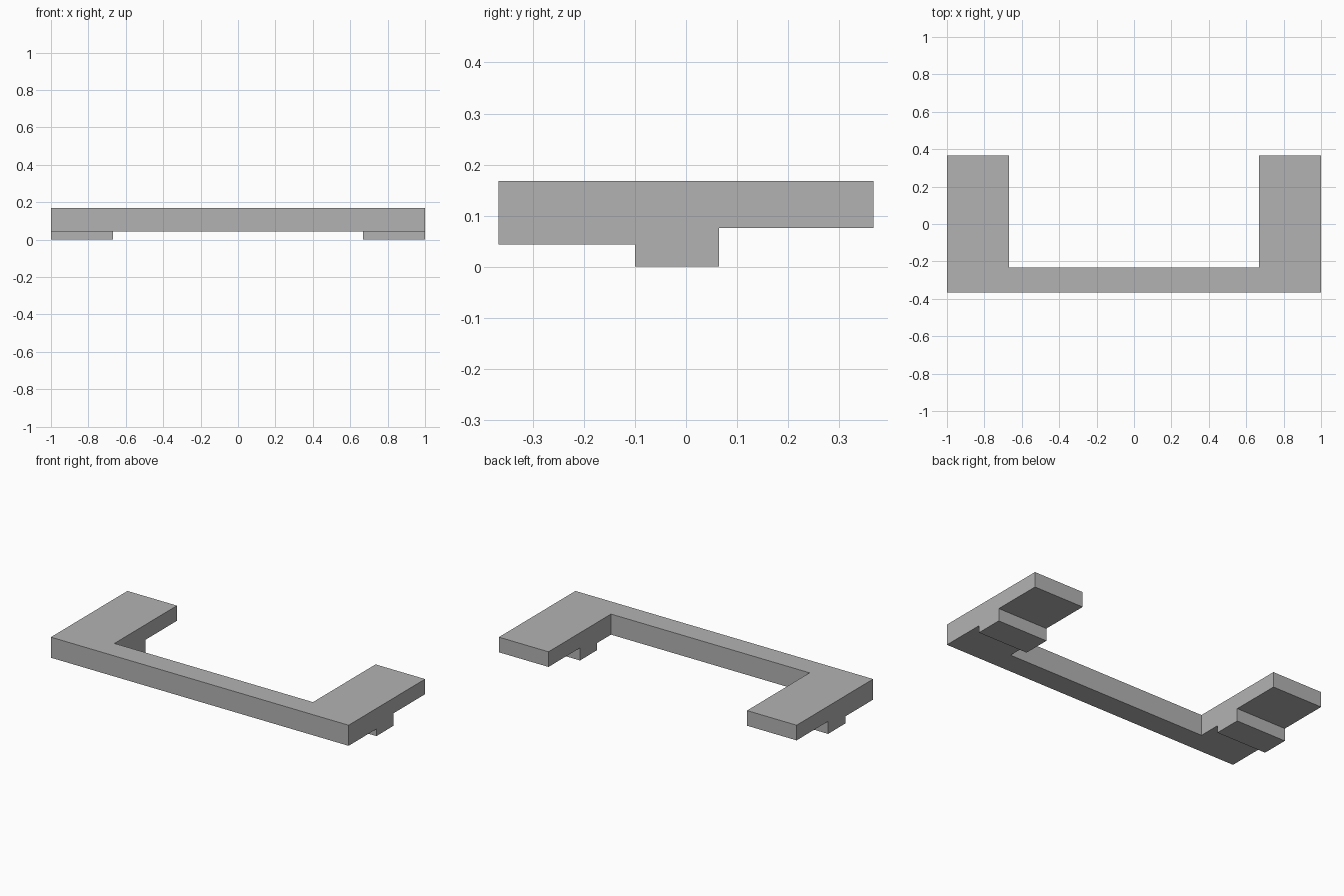
import bpy
import bmesh

default = bpy.data.objects.get("Cube")
if default:
    bpy.data.objects.remove(default, do_unlink=True)

GREY = (0.45, 0.45, 0.45, 1.0)
grey = bpy.data.materials.new("mid grey")
grey.use_nodes = True
grey.diffuse_color = GREY
grey.node_tree.nodes["Principled BSDF"].inputs["Base Color"].default_value = GREY

HALF, INNER = 1.0, 0.667          # outer end and inner side of the arms
FRONT, BACK, BAR_BACK = -0.367, 0.367, -0.233
TOP, BAR_BASE, ARM_BASE = 0.168, 0.043, 0.076
FOOT_FRONT, FOOT_BACK = -0.1, 0.065


def extrude_x(name, profile, x0, x1):
    """Extrude a closed (y, z) profile from x0 to x1."""
    bm = bmesh.new()
    face = bm.faces.new([bm.verts.new((x0, y, z)) for y, z in profile])
    grown = bmesh.ops.extrude_face_region(bm, geom=[face])["geom"]
    verts = [v for v in grown if isinstance(v, bmesh.types.BMVert)]
    bmesh.ops.translate(bm, verts=verts, vec=(x1 - x0, 0, 0))
    bmesh.ops.recalc_face_normals(bm, faces=bm.faces)
    mesh = bpy.data.meshes.new(name)
    bm.to_mesh(mesh)
    bm.free()
    mesh.materials.append(grey)
    obj = bpy.data.objects.new(name, mesh)
    bpy.context.collection.objects.link(obj)
    return obj


# Stepped end arms with a foot under each
arm_profile = [
    (FRONT, TOP), (FRONT, BAR_BASE), (FOOT_FRONT, BAR_BASE), (FOOT_FRONT, 0),
    (FOOT_BACK, 0), (FOOT_BACK, ARM_BASE), (BACK, ARM_BASE), (BACK, TOP),
]
extrude_x("left_arm", arm_profile, INNER, HALF)
extrude_x("right_arm", arm_profile, -HALF, -INNER)

# Long bar joining the arms along the front
bar_profile = [(FRONT, TOP), (FRONT, BAR_BASE), (BAR_BACK, BAR_BASE), (BAR_BACK, TOP)]
extrude_x("front_bar", bar_profile, -INNER, INNER)
